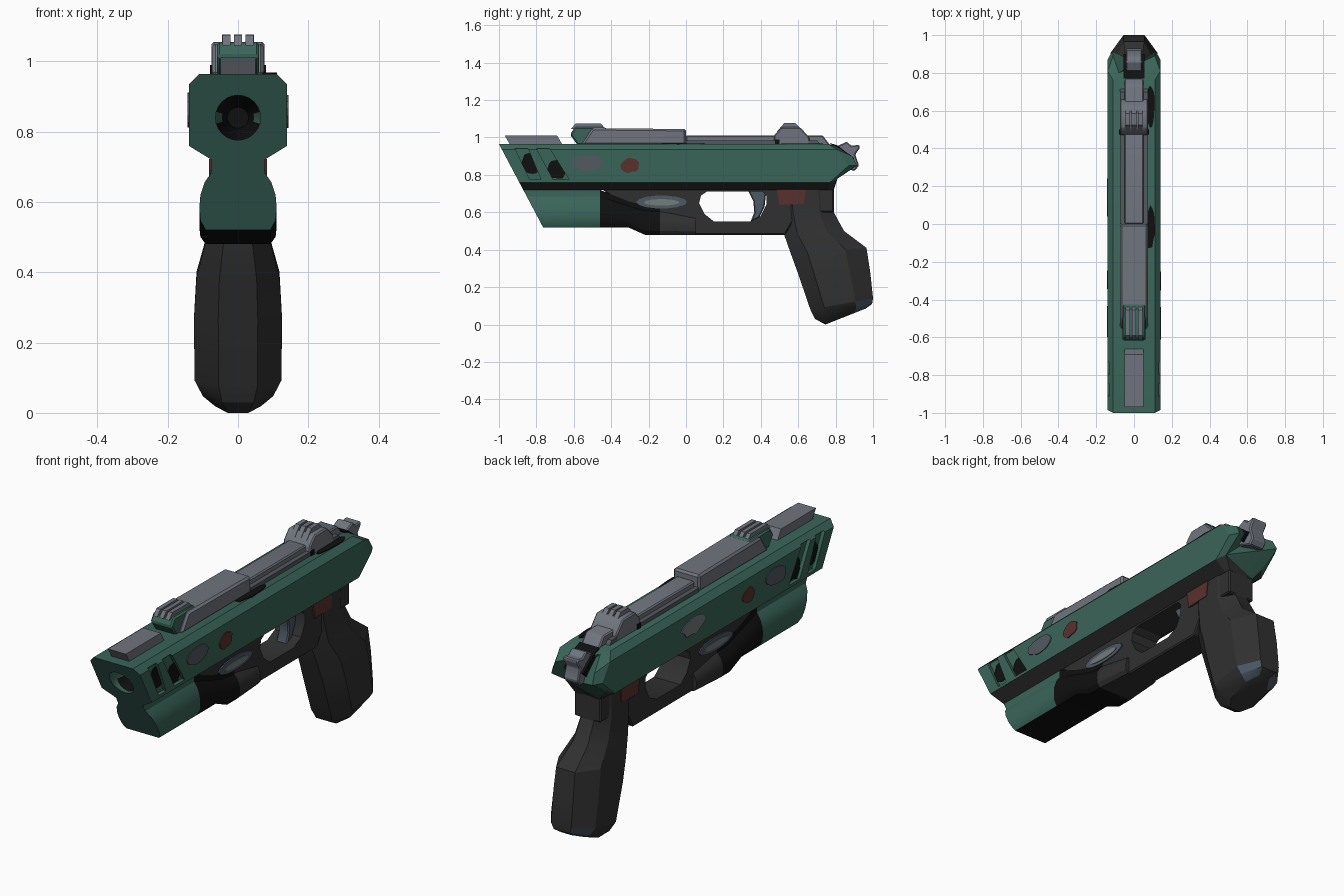
import bpy, bmesh, math, random
from mathutils import Vector

random.seed(4)
old = bpy.data.objects.get("Cube")
if old:
    bpy.data.objects.remove(old)


def material(name, r, g, b):
    m = bpy.data.materials.new(name)
    m.use_nodes = True
    m.diffuse_color = (r, g, b, 1)
    bsdf = m.node_tree.nodes["Principled BSDF"]
    bsdf.inputs["Base Color"].default_value = (r, g, b, 1)
    bsdf.inputs["Roughness"].default_value = 0.7
    return m


green = material("green paint", .042, .13, .098)
dark = material("dark polymer", .03, .03, .031)
black = material("black wear", .005, .005, .005)
grey = material("steel grey", .16, .175, .205)
blue = material("blue steel", .075, .10, .13)
red = material("dull red", .10, .03, .027)
worn = material("worn grey", .085, .10, .115)
pale = material("pale wear", .17, .20, .20)


def build(name, verts, faces, mats):
    mesh = bpy.data.meshes.new(name)
    mesh.from_pydata(verts, [], faces)
    bm = bmesh.new()
    bm.from_mesh(mesh)
    bmesh.ops.recalc_face_normals(bm, faces=bm.faces)
    bm.to_mesh(mesh)
    bm.free()
    ob = bpy.data.objects.new(name, mesh)
    bpy.context.collection.objects.link(ob)
    for m in mats:
        mesh.materials.append(m)
    return ob


def loft(name, rings, *mats):
    """Skin a closed solid through rings of equal point count."""
    n = len(rings[0])
    verts = [p for ring in rings for p in ring]
    faces = [(k * n + i, k * n + (i + 1) % n, (k + 1) * n + (i + 1) % n, (k + 1) * n + i)
             for k in range(len(rings) - 1) for i in range(n)]
    faces += [tuple(range(n)), tuple(range(len(verts) - n, len(verts)))]
    return build(name, verts, faces, mats)


def apply_modifier(ob, mod):
    bpy.context.view_layer.objects.active = ob
    bpy.ops.object.modifier_apply(modifier=mod.name)


def prism(name, profile, x0, x1, mat, bevel=0):
    """Extrude a side profile of (y, z) points between two x values."""
    ob = loft(name, [[(x, y, z) for y, z in profile] for x in (x0, x1)], mat)
    if bevel:
        mod = ob.modifiers.new("bevel", "BEVEL")
        mod.width, mod.segments = bevel, 1
        apply_modifier(ob, mod)
    return ob


def cut(ob, cutter):
    mod = ob.modifiers.new("cut", "BOOLEAN")
    mod.operation, mod.solver, mod.object = "DIFFERENCE", "EXACT", cutter
    apply_modifier(ob, mod)
    bpy.data.objects.remove(cutter)


def patch(name, y, z, length, height, x, mat, jitter=.12):
    """Thin blotch lying on a side face."""
    pts = []
    for i in range(14):
        a = math.tau * i / 14
        r = .5 * (1 + random.uniform(-jitter, jitter))
        pts.append((y + length * r * math.cos(a), z + height * r * math.sin(a)))
    return prism(name, pts, x - .004, x + .004, mat)


def mirrored(half):
    return half + [(-x, y, z) for x, y, z in reversed(half)]


def raked(z):
    return -1 + .53 * (.965 - z)


# Slide: raked nose, chamfered body, tapered tail
section = [(.11, .965), (.14, .935), (.14, .85), (.14, .76), (.075, .72)]
shoulder = (.76, .81, .87, .77, .76)
tail = [(.08, .80, .955), (.11, .89, .90), (.115, .915, .85), (.11, .81, .78), (.07, .79, .72)]
slide = loft("slide", [
    mirrored([(x, raked(z), z) for x, z in section]),
    mirrored([(x, y, z) for (x, z), y in zip(section, shoulder)]),
    mirrored(tail)], green, dark, black)

# Muzzle bore and slanted side vents
bore = [[(r * math.cos(math.tau * i / 24), y, .84 + r * math.sin(math.tau * i / 24))
         for i in range(24)] for y, r in ((-1.1, .064), (-.88, .064), (-.83, .045), (-.7, .03))]
cut(slide, loft("bore_cutter", bore, green))
vents = [[(-.915, .942), (-.845, .942), (-.775, .775), (-.835, .775)],
         [(-.80, .942), (-.73, .942), (-.625, .775), (-.71, .775)]]
for side in (-1, 1):
    for vent in vents:
        cut(slide, prism("vent_cutter", vent, side * .122, side * .17, green))
for f in slide.data.polygons:
    c = f.center
    if c.z < .755:
        f.material_index = 1
    elif -.86 < c.y < -.6 and abs(c.x) < .05 and abs(c.z - .84) < .06:
        f.material_index = 2


# Underbarrel housing: rounded belly carried back into the frame
def belly(top, bottom, place, width=1):
    shape = [(.075, 1), (.076, .82), (.095, .68), (.107, .5), (.11, .32), (.107, .14), (.092, 0)]
    pts = [(x * width, bottom + t * (top - bottom)) for x, t in shape]
    return mirrored([(x, place(z), z) for x, z in pts])


stations = [(-.46, .72, .52), (-.31, .66, .52), (-.22, .635, .48), (-.14, .63, .48), (.05, .60, .48)]
rings = [belly(.72, .52, raked)]
for y, top, bottom in stations:
    rings.append(belly(top, bottom, lambda z: y, .85 if y > 0 else 1))
housing = loft("underbarrel_housing", rings, green, black, dark)
for f in housing.data.polygons:
    c = f.center
    if c.y > -.14:
        f.material_index = 2
    elif c.y > -.46 or (f.normal.z < -.9 and c.z < .6):
        f.material_index = 1

# Frame with trigger guard opening
frame = prism("frame", [(-.45, .725), (-.38, .67), (-.22, .50), (0, .48), (.53, .48),
                        (.60, .60), (.79, .60), (.79, .725)], -.074, .074, dark, .006)
cut(frame, prism("guard_cutter", [(.11, .71), (.08, .69), (.07, .65), (.10, .59), (.15, .55),
                                  (.34, .55), (.40, .58), (.43, .64), (.43, .69), (.41, .71)],
                 -.2, .2, dark))
prism("trigger", [(.33, .72), (.36, .66), (.365, .60), (.345, .55), (.39, .57),
                  (.42, .63), (.43, .72)], -.03, .03, blue, .006)


# Grip: eight sided rings following the slanted handle
def grip_ring(fy, fz, by, bz, w):
    half = []
    for t, s in ((0, .45), (.22, 1), (.72, 1), (1, .45)):
        half.append((w * s, fy + (by - fy) * t, fz + (bz - fz) * t))
    return mirrored(half)


grip = loft("grip", [grip_ring(*r) for r in (
    (.50, .725, .79, .725, .078), (.51, .60, .79, .60, .08), (.525, .48, .845, .50, .092),
    (.56, .38, .965, .41, .118), (.60, .27, .985, .28, .125), (.665, .08, 1, .14, .124),
    (.69, .03, .995, .11, .10), (.745, 0, .96, .085, .065))], dark, blue)
for f in grip.data.polygons:
    if f.center.z < .12 and f.center.y > .9 and abs(f.center.x) > .03:
        f.material_index = 1
prism("grip_inlay", [(.485, .722), (.64, .722), (.63, .645), (.50, .64)], -.082, .082, red)

# Top rail, stepped from muzzle to tail
prism("front_rail", [(-.97, 1.012), (-.69, 1.012), (-.66, .96), (-.94, .96)], -.05, .05, grey)
prism("barrel_cover", [(-.50, 1.05), (0, 1.045), (0, .96), (-.56, .96)], -.074, .074, grey, .01)
prism("rear_rail_base", [(0, .985), (.70, .985), (.72, .96), (0, .96)], -.074, .074, worn)
prism("rear_rail", [(0, 1.012), (.73, 1.012), (.77, .96), (0, .96)], -.05, .05, grey, .006)

# Sights with ribbed tops
prism("front_sight_base", [(-.62, 1.015), (-.595, 1.055), (-.43, 1.055), (-.41, 1.03),
                           (-.41, .96), (-.58, .96)], -.06, .06, green, .008)
prism("rear_sight_base", [(.47, 1.01), (.51, 1.055), (.61, 1.055), (.66, 1.0), (.66, .96),
                          (.47, .96)], -.075, .075, grey, .006)
prism("rear_sight_shadow", [(.475, .99), (.50, .99), (.50, .96), (.475, .96)], -.079, .079, black)
for i, x in enumerate((-.033, 0, .033)):
    prism(f"rear_sight_rib_{i}", [(.485, 1.03), (.525, 1.077), (.585, 1.077), (.63, 1.03)],
          x - .012, x + .012, grey)
    prism(f"front_sight_rib_{i}", [(-.615, 1.045), (-.59, 1.075), (-.455, 1.075), (-.43, 1.045)],
          x - .011, x + .011, grey)

# Hammer and its dark seat
prism("hammer", [(.80, .95), (.86, .978), (.885, .955), (.925, .962), (.93, .945), (.905, .91),
                 (.925, .85), (.90, .82), (.82, .85)], -.042, .042, grey, .006)
prism("hammer_seat", [(.77, .97), (.81, .958), (.90, .888), (.86, .85)], -.055, .055, black)

# Paint wear on both sides
for side, label in ((1, "left"), (-1, "right")):
    patch("worn_patch_" + label, -.52, .865, .17, .09, side * .14, worn)
    patch("red_patch_" + label, -.30, .85, .10, .075, side * .14, red)
    patch("frame_recess_" + label, -.13, .655, .27, .07, side * .076, blue, 0)
    patch("frame_recess_core_" + label, -.13, .653, .19, .035, side * .079, pale, 0)
    patch("vent_wear_front_" + label, -.83, .86, .10, .12, side * .122, black)
    patch("vent_wear_rear_" + label, -.69, .83, .09, .11, side * .122, black)
patch("pale_patch", .14, .865, .18, .09, -.14, pale)
for i, y in enumerate((-.02, .62)):
    chip = patch(f"top_wear_{i}", 0, 0, .22, .05, 0, black)
    for v in chip.data.vertices:
        v.co = Vector((v.co.z + .085, v.co.y + y, v.co.x + .965))
    chip.data.flip_normals()

# Smooth soft curves while keeping hard edges
for ob in bpy.context.scene.objects:
    ob.select_set(ob.type == "MESH")
bpy.context.view_layer.objects.active = slide
bpy.ops.object.shade_smooth_by_angle(angle=math.radians(28))
